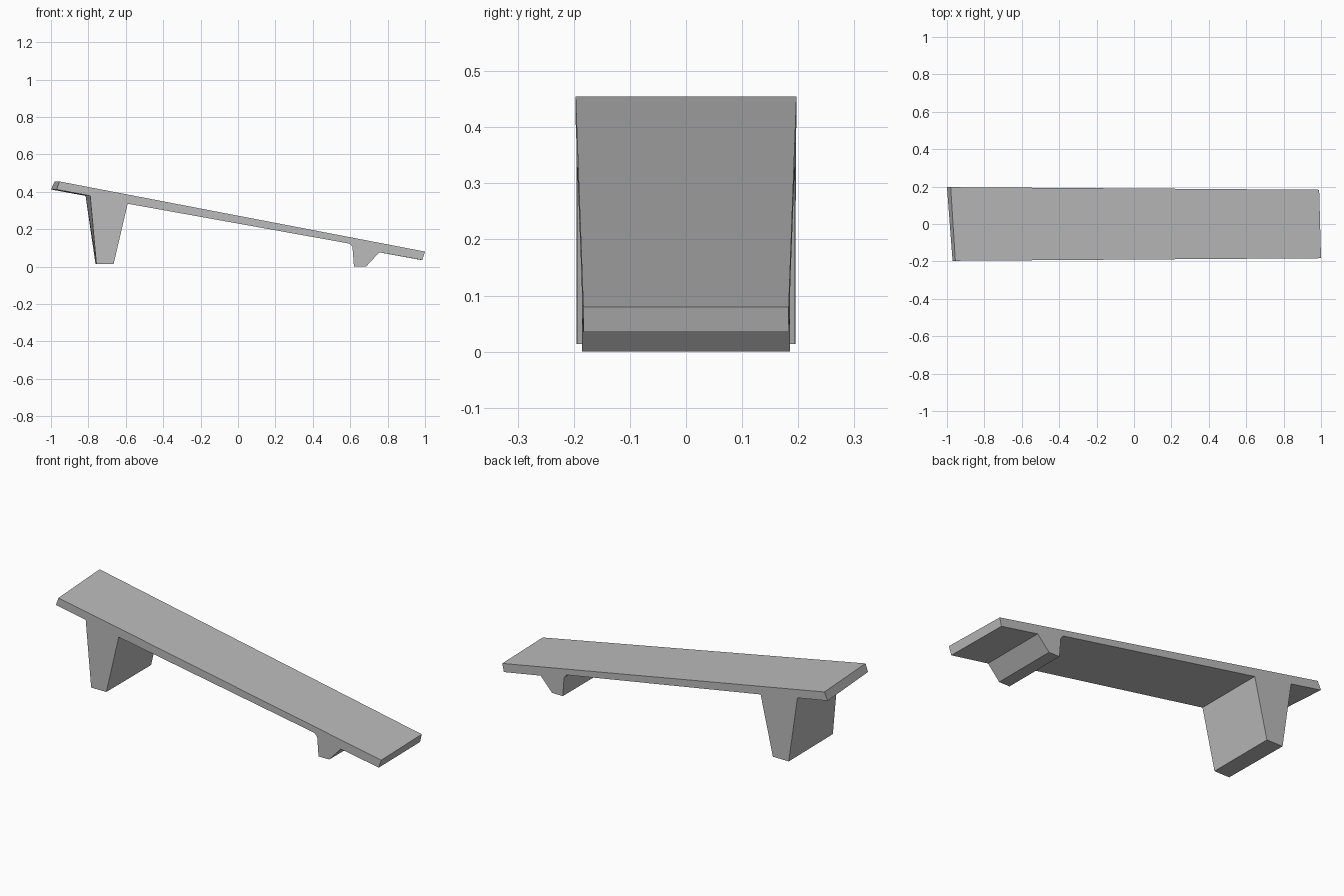
import bpy
import bmesh

cube = bpy.data.objects.get("Cube")
if cube:
    bpy.data.objects.remove(cube, do_unlink=True)

grey = bpy.data.materials.new("plain grey")
grey.use_nodes = True
colour = (0.5, 0.5, 0.5, 1)
grey.diffuse_color = colour
grey.node_tree.nodes["Principled BSDF"].inputs["Base Color"].default_value = colour

# Outline pieces: (x at the front, x at the back, z)
sloping_top = [(1.0, 0.99, 0.08), (-0.955, -0.98, 0.455)]
high_end = [(-0.97, -1.0, 0.412)]
tall_leg = [(-0.79, -0.815, 0.378), (-0.757, -0.762, 0.014),
            (-0.665, -0.665, 0.014), (-0.59, -0.59, 0.336)]
short_foot = [(0.595, 0.595, 0.123), (0.612, 0.612, 0.105), (0.62, 0.62, 0),
              (0.685, 0.685, 0), (0.755, 0.755, 0.076)]
low_end = [(0.985, 0.98, 0.035)]
outline = sloping_top + high_end + tall_leg + short_foot + low_end


def half_width(x):
    """The ramp narrows slightly towards its low end."""
    return 0.19 - 0.007 * x


def bridge_outline(name, points):
    """Span the outline from front to back as one solid."""
    bm = bmesh.new()
    front = [bm.verts.new((xf, -half_width(xf), z)) for xf, xb, z in points]
    back = [bm.verts.new((xb, half_width(xb), z)) for xf, xb, z in points]
    bm.faces.new(front)
    bm.faces.new(back[::-1])
    for i in range(len(points)):
        j = (i + 1) % len(points)
        bm.faces.new((front[j], front[i], back[i], back[j]))
    bmesh.ops.recalc_face_normals(bm, faces=bm.faces)
    mesh = bpy.data.meshes.new(name)
    bm.to_mesh(mesh)
    bm.free()
    mesh.materials.append(grey)
    obj = bpy.data.objects.new(name, mesh)
    bpy.context.collection.objects.link(obj)
    return obj


# Sloping board with its tall leg and short foot in one piece
bridge_outline("sloping_bench", outline)
